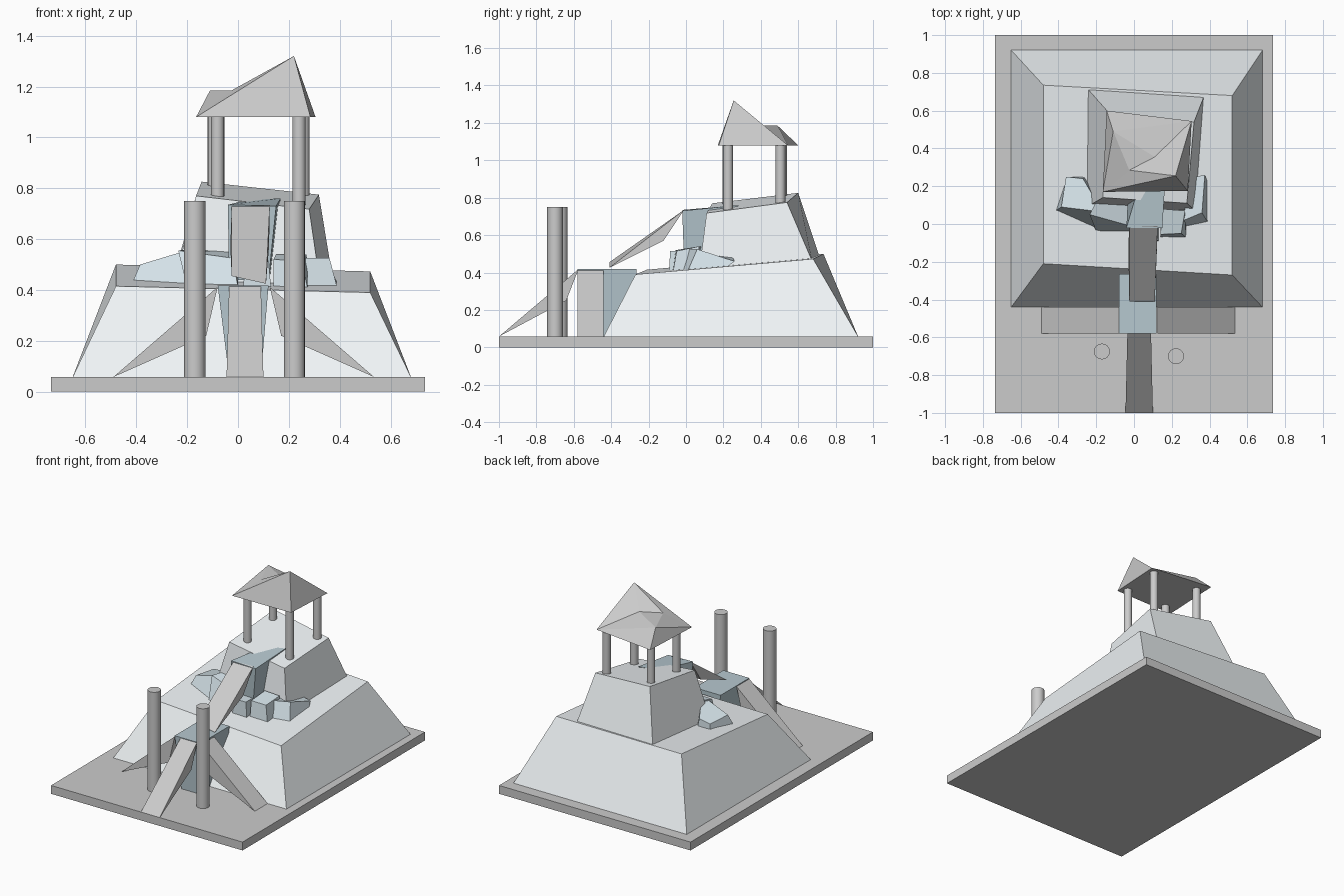
import bpy, bmesh

if "Cube" in bpy.data.objects:
    bpy.data.objects.remove(bpy.data.objects["Cube"])


def material(name, rgb):
    m = bpy.data.materials.new(name)
    m.diffuse_color = (*rgb, 1)
    m.use_nodes = True
    m.node_tree.nodes["Principled BSDF"].inputs["Base Color"].default_value = m.diffuse_color
    return m


SNOW = material("snow", (0.87, 0.91, 0.93))
ICE = material("ice", (0.66, 0.76, 0.81))
DEEP_ICE = material("deep_ice", (0.47, 0.58, 0.63))


def mesh_object(name, verts, faces, mat=None):
    bm = bmesh.new()
    vs = [bm.verts.new(v) for v in verts]
    for f in faces:
        bm.faces.new([vs[i] for i in f])
    bmesh.ops.recalc_face_normals(bm, faces=bm.faces)
    me = bpy.data.meshes.new(name)
    bm.to_mesh(me)
    bm.free()
    if mat:
        me.materials.append(mat)
    ob = bpy.data.objects.new(name, me)
    bpy.context.collection.objects.link(ob)
    return ob


def frustum(name, bottom, top, mat=None):
    """Closed solid between two rings of corners."""
    n = len(bottom)
    faces = [tuple(range(n)), tuple(range(n, 2 * n))]
    faces += [(i, (i + 1) % n, n + (i + 1) % n, n + i) for i in range(n)]
    return mesh_object(name, bottom + top, faces, mat)


def rect(x0, x1, y0, y1, z):
    return [(x0, y0, z), (x1, y0, z), (x1, y1, z), (x0, y1, z)]


def column(name, x, y, z0, z1, r):
    bpy.ops.mesh.primitive_cylinder_add(vertices=16, radius=r, depth=z1 - z0,
                                        location=(x, y, (z0 + z1) / 2))
    ob = bpy.context.object
    ob.name = name
    bpy.ops.object.shade_smooth_by_angle()


# ground slab
G = 0.058
frustum("base", rect(-.735, .735, -1, 1, 0), rect(-.735, .735, -1, 1, G))

# two stacked hill tiers with sloping tops
frustum("lower_hill", rect(-.65, .68, -.44, .92, G),
        [(-.48, -.21, .415), (.52, -.27, .39), (.52, .68, .473), (-.48, .735, .50)], SNOW)
frustum("upper_hill",
        [(-.25, .09, .43), (.325, .07, .41), (.37, .675, .46), (-.245, .715, .48)],
        [(-.165, .14, .77), (.28, .11, .718), (.318, .54, .775), (-.143, .60, .826)], SNOW)

# entrance pillars
column("left_pillar", -.17, -.675, G, .75, .042)
column("right_pillar", .222, -.70, G, .75, .042)

# pavilion posts
for i, (x, y) in enumerate([(-.08, .22), (.24, .225), (.255, .505), (-.093, .515)]):
    column(f"pavilion_post_{i + 1}", x, y, .70, 1.085, .026)

# pavilion roof: one tall peak and a lower flat shoulder
mesh_object("pavilion_roof",
            [(-.165, .17, 1.08), (.285, .175, 1.08), (.305, .545, 1.08), (-.145, .60, 1.08),
             (.22, .255, 1.32), (-.11, .49, 1.185), (-.025, .285, 1.185), (.11, .355, 1.185)],
            [(0, 1, 2, 3), (0, 1, 4), (1, 2, 4), (2, 7, 4), (7, 6, 4), (0, 4, 6),
             (0, 6, 5), (0, 5, 3), (5, 2, 3), (5, 7, 2), (5, 6, 7)])

# icy landings
frustum("lower_landing", rect(-.035, .09, -.57, -.27, G), rect(-.08, .12, -.58, -.265, .418), DEEP_ICE)
frustum("upper_landing", [(-.035, .0, .44), (.12, -.01, .44), (.13, .2, .44), (-.03, .2, .44)],
        [(-.04, -.02, .735), (.15, -.02, .73), (.168, .28, .76), (.04, .25, .755)], DEEP_ICE)


# ramps: wedges with a thicker upper end
def ramp(name, side_a, side_b):
    frustum(name, side_a, side_b)


ramp("lower_ramp", [(-.045, -1, G), (-.035, -.575, .418), (-.03, -.64, .25)],
     [(.1, -1, G), (.09, -.575, .418), (.09, -.64, .25)])
ramp("upper_ramp", [(-.025, -.41, .455), (-.025, -.01, .735), (-.03, -.12, .57)],
     [(.11, -.41, .425), (.125, -.01, .735), (.122, -.12, .57)])
for name, s, cx in (("left_wing", -1, .02), ("right_wing", 1, .025)):
    prof = [(cx + s * .51, G), (cx + s * .1, .412), (cx + s * .145, .22)]
    ramp(name, [(x, -.58, z) for x, z in prof], [(x, -.44, z) for x, z in prof])

# ice boulders around the foot of the upper hill
frustum("boulder_left", [(-.415, .07, .43), (-.2, -.03, .41), (-.16, .1, .41), (-.26, .25, .43), (-.36, .25, .43)],
        [(-.385, .09, .5), (-.22, .07, .55), (-.2, .12, .55), (-.27, .24, .5), (-.36, .25, .49)], ICE)
frustum("boulder_front_left", [(-.2, -.04, .41), (.0, -.04, .41), (0, .11, .42), (-.2, .11, .42)],
        [(-.235, .05, .555), (-.02, -.01, .525), (0, .12, .55), (-.2, .12, .56)], ICE)
frustum("boulder_centre", rect(.02, .13, -.09, .03, .41), rect(.03, .12, -.085, .04, .515), ICE)
frustum("boulder_front_right", rect(.14, .275, -.07, .06, .40), 
        [(.14, -.055, .52), (.25, -.05, .515), (.27, .07, .54), (.15, .08, .54)], ICE)
frustum("boulder_right", [(.27, -.02, .40), (.39, .01, .41), (.39, .22, .43), (.27, .2, .43)],
        [(.265, .02, .525), (.36, .06, .525), (.375, .26, .46), (.28, .24, .50)], ICE)
